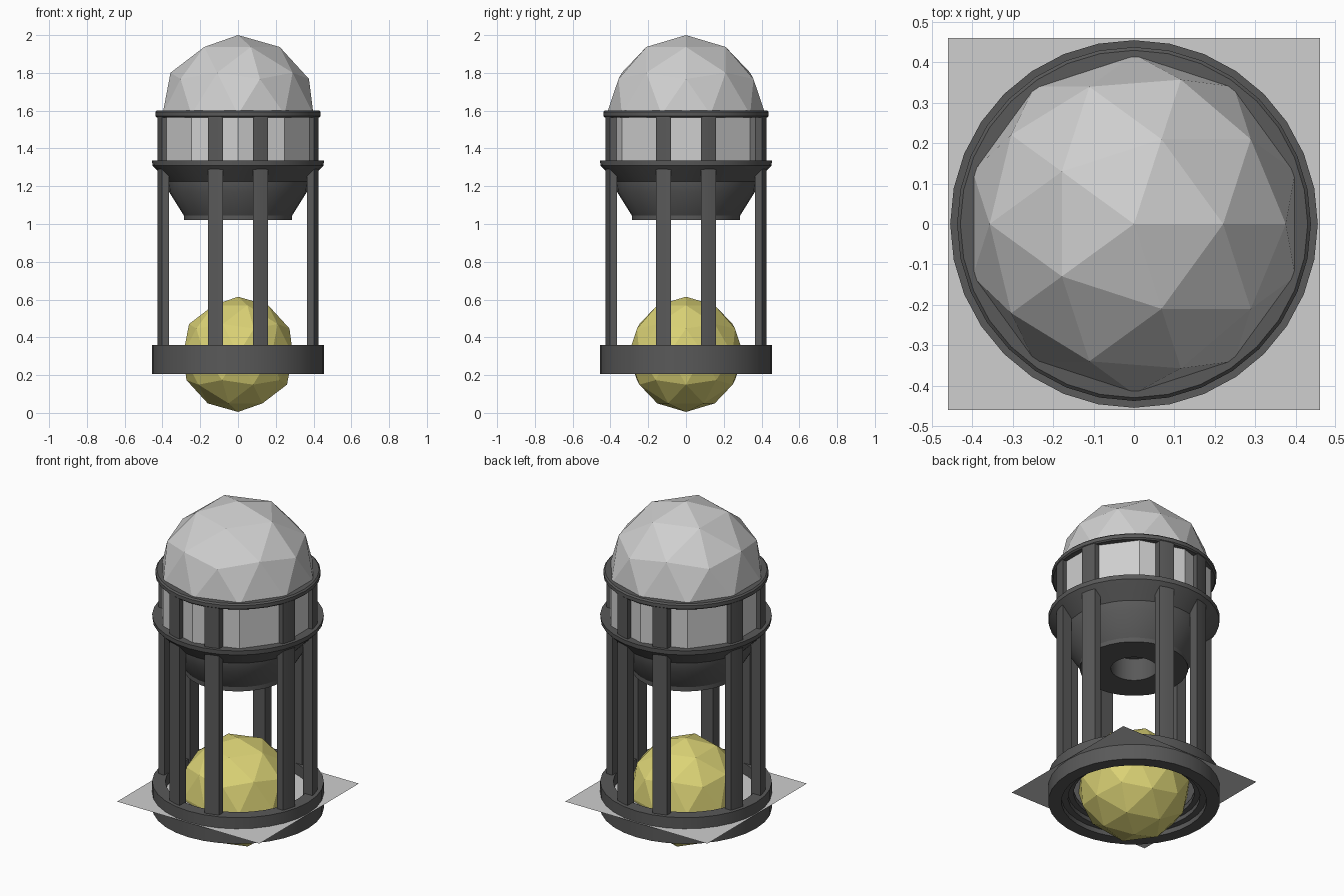
import bpy, bmesh, math

if "Cube" in bpy.data.objects:
    bpy.data.objects.remove(bpy.data.objects["Cube"])


def material(name, rgb):
    m = bpy.data.materials.new(name)
    m.diffuse_color = (*rgb, 1)
    m.use_nodes = True
    m.node_tree.nodes["Principled BSDF"].inputs["Base Color"].default_value = m.diffuse_color
    return m


METAL = material("dark_metal", (0.10, 0.10, 0.10))
GLASS = material("pale_glass", (0.62, 0.62, 0.62))
YELLOW = material("warm_yellow", (0.71, 0.65, 0.18))


def finish(name, bm, mat, smooth=False):
    bmesh.ops.recalc_face_normals(bm, faces=bm.faces)
    me = bpy.data.meshes.new(name)
    bm.to_mesh(me)
    bm.free()
    me.materials.append(mat)
    ob = bpy.data.objects.new(name, me)
    bpy.context.collection.objects.link(ob)
    if smooth:
        bpy.ops.object.select_all(action='DESELECT')
        ob.select_set(True)
        bpy.context.view_layer.objects.active = ob
        bpy.ops.object.shade_smooth_by_angle(angle=math.radians(25))
    return ob


def lathe(name, profile, mat, n=32):
    """Spin a closed (radius, z) outline around z."""
    bm = bmesh.new()
    rings = []
    for i in range(n):
        a = 2 * math.pi * i / n
        rings.append([bm.verts.new((r * math.cos(a), r * math.sin(a), z)) for r, z in profile])
    k = len(profile)
    for i in range(n):
        p, q = rings[i], rings[(i + 1) % n]
        for j in range(k):
            m = (j + 1) % k
            bm.faces.new((p[j], q[j], q[m], p[m]))
    return finish(name, bm, mat, True)


# Glowing ball in the base
bm = bmesh.new()
bmesh.ops.create_icosphere(bm, subdivisions=2, radius=0.305)
bmesh.ops.translate(bm, verts=bm.verts, vec=(0, 0, 0.31))
finish("lower_ball", bm, YELLOW)

# Square sheet through the base ring
bm = bmesh.new()
bmesh.ops.create_grid(bm, x_segments=1, y_segments=1, size=0.46)
bmesh.ops.translate(bm, verts=bm.verts, vec=(0, 0, 0.295))
finish("base_sheet", bm, GLASS)

# Base ring with a stepped underside
lathe("base_ring", [(0.455, 0.36), (0.455, 0.207), (0.385, 0.207), (0.385, 0.235),
                    (0.35, 0.235), (0.35, 0.26), (0.32, 0.26), (0.32, 0.285),
                    (0.385, 0.285), (0.385, 0.36)], METAL)

# Bowl with a round socket underneath
lathe("bowl", [(0.38, 1.33), (0.455, 1.335), (0.453, 1.31), (0.425, 1.28), (0.372, 1.225),
               (0.365, 1.17), (0.287, 1.045), (0.287, 1.02), (0.123, 1.02),
               (0.123, 1.15), (0.001, 1.15), (0.001, 1.33)], METAL)

# Collar under the dome
lathe("top_collar", [(0.39, 1.565), (0.43, 1.565), (0.438, 1.572), (0.438, 1.592),
                     (0.43, 1.60), (0.39, 1.60)], METAL)

# Faceted dome: half an icosphere, its rim extruded down as the glass wall
bm = bmesh.new()
bmesh.ops.create_icosphere(bm, subdivisions=2, radius=0.42)
bmesh.ops.delete(bm, geom=[v for v in bm.verts if v.co.z < -0.01], context='VERTS')
rim = [e for e in bm.edges if e.is_boundary]
new = bmesh.ops.extrude_edge_only(bm, edges=rim)["geom"]
for v in new:
    if isinstance(v, bmesh.types.BMVert):
        v.co.z = -0.26
bmesh.ops.translate(bm, verts=bm.verts, vec=(0, 0, 1.58))
finish("glass_dome", bm, GLASS)

# Eight posts in pairs, outer faces following the circle
bm = bmesh.new()
for side in range(4):
    c, s = round(math.cos(side * math.pi / 2)), round(math.sin(side * math.pi / 2))
    for sign in (-1, 1):
        ts = [0.08, 0.10, 0.12, 0.14, 0.16]
        outline = [(0.365, sign * 0.08)]
        outline += [(math.sqrt(0.433 ** 2 - t * t), sign * t) for t in ts]
        outline.append((0.365, sign * 0.16))
        lo, hi = ([bm.verts.new((x * c - y * s, x * s + y * c, z)) for x, y in outline]
                  for z in (0.34, 1.575))
        n = len(outline)
        bm.faces.new(lo)
        bm.faces.new(hi)
        for i in range(n):
            j = (i + 1) % n
            bm.faces.new((lo[i], lo[j], hi[j], hi[i]))
finish("posts", bm, METAL, True)
